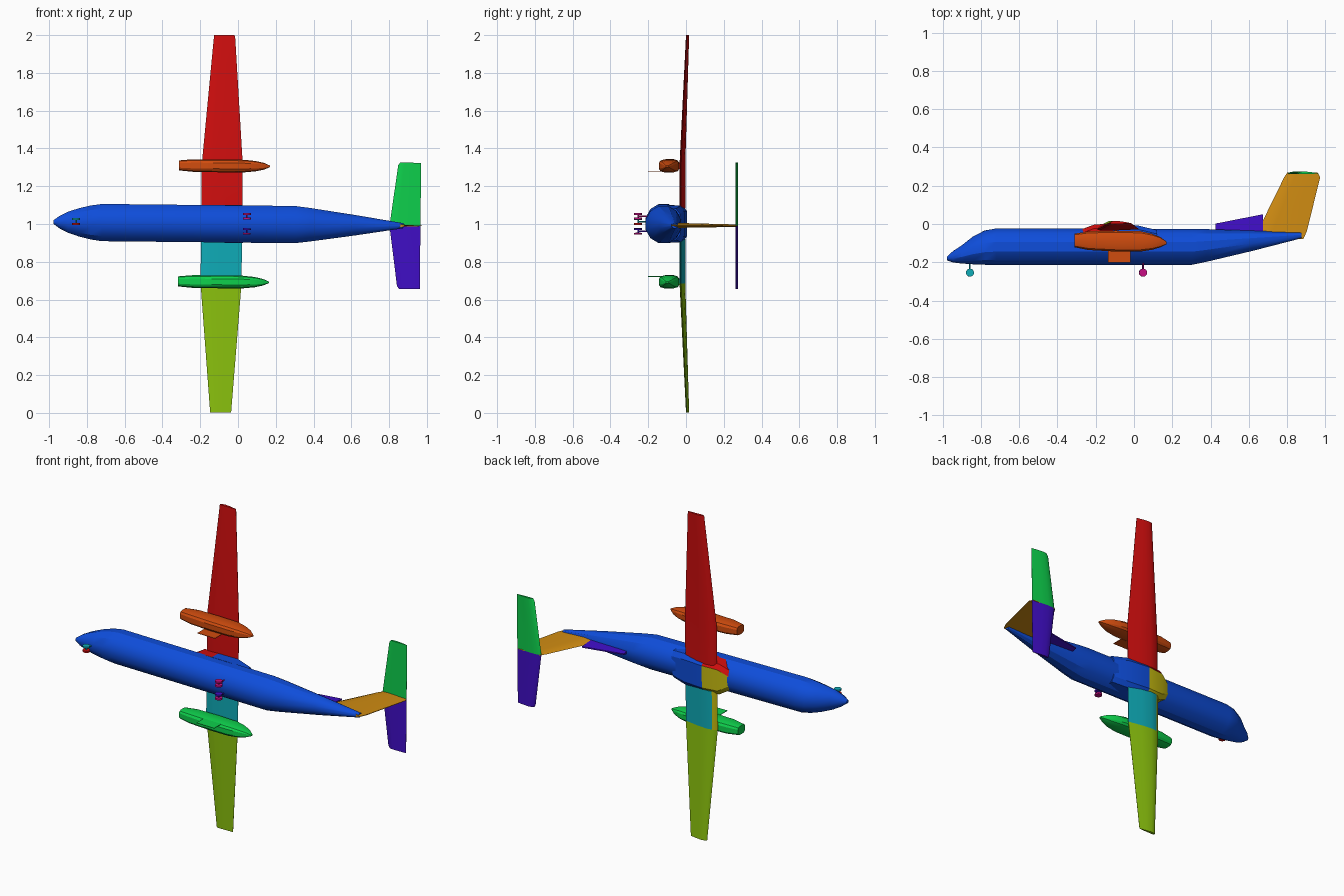
import bpy, bmesh, math
from mathutils import Matrix, Vector

if "Cube" in bpy.data.objects:
    bpy.data.objects.remove(bpy.data.objects["Cube"])

# The aircraft rests on a wing tip: x runs aft, y is its "up", z is the span.
PLACE = Matrix.Translation((0, 0, 1)) @ Matrix.Rotation(0.0105, 4, 'Y')


def mat(name, r, g, b):
    m = bpy.data.materials.new(name)
    lin = [c / 12.92 if c <= 0.04045 else ((c + 0.055) / 1.055) ** 2.4
           for c in (r / 255, g / 255, b / 255)]
    m.diffuse_color = (*lin, 1)
    m.use_nodes = True
    m.node_tree.nodes["Principled BSDF"].inputs["Base Color"].default_value = m.diffuse_color
    return m


BLUE = mat("blue", 14, 77, 218)
RED = mat("red", 210, 14, 14)
CYAN = mat("cyan", 15, 172, 184)
LIME = mat("lime", 142, 198, 14)
GREEN = mat("green", 14, 208, 76)
ORANGE = mat("orange", 208, 76, 14)
PURPLE = mat("purple", 64, 14, 198)
OCHRE = mat("ochre", 208, 140, 18)
YELLOW = mat("yellow", 198, 186, 16)
MAGENTA = mat("magenta", 198, 14, 130)


def finish(name, bm, mats, rule=None, angle=30):
    bmesh.ops.recalc_face_normals(bm, faces=bm.faces)
    if rule:
        for f in bm.faces:
            f.material_index = rule(f.calc_center_median(), f.normal)
    bm.transform(PLACE)
    me = bpy.data.meshes.new(name)
    bm.to_mesh(me)
    bm.free()
    for m in mats:
        me.materials.append(m)
    ob = bpy.data.objects.new(name, me)
    bpy.context.collection.objects.link(ob)
    bpy.ops.object.select_all(action='DESELECT')
    ob.select_set(True)
    bpy.context.view_layer.objects.active = ob
    bpy.ops.object.shade_smooth_by_angle(angle=math.radians(angle))
    return ob


def loft(name, rings, mats, rule=None, angle=30):
    """Skin a list of equal-length point rings and cap both ends."""
    bm = bmesh.new()
    rows = [[bm.verts.new(p) for p in ring] for ring in rings]
    n = len(rows[0])
    for a, b in zip(rows, rows[1:]):
        for i in range(n):
            j = (i + 1) % n
            bm.faces.new((a[i], a[j], b[j], b[i]))
    bm.faces.new(rows[0])
    bm.faces.new(rows[-1][::-1])
    return finish(name, bm, mats, rule, angle)


def oval(x, top, bottom, half, n=12, power=1.0, s=0.0):
    """Cross-section at x; power below 1 makes it boxier."""
    ring = []
    for i in range(n):
        a = 2 * math.pi * (i + 0.5) / n
        c, d = math.cos(a), math.sin(a)
        c = math.copysign(abs(c) ** power, c)
        d = math.copysign(abs(d) ** power, d)
        ring.append((x, (top + bottom) / 2 + d * (top - bottom) / 2, s + c * half))
    return ring


def airfoil(x0, x1, y, thick, s):
    """Wing section: (chord fraction, height fraction) around the outline."""
    shape = [(0, 0), (0.04, 0.38), (0.12, 0.65), (0.3, 0.8), (0.6, 0.55), (1, 0.03),
             (1, -0.03), (0.6, -0.18), (0.25, -0.25), (0.06, -0.2)]
    return [(x0 + u * (x1 - x0), y + v * thick, s) for u, v in shape]


# fuselage
stations = [(-0.977, -0.170, -0.190, 0.010), (-0.945, -0.140, -0.202, 0.034),
            (-0.90, -0.110, -0.208, 0.058), (-0.84, -0.062, -0.213, 0.078),
            (-0.78, -0.031, -0.216, 0.093), (-0.72, -0.020, -0.217, 0.102),
            (0.30, -0.022, -0.217, 0.102), (0.38, -0.024, -0.200, 0.092),
            (0.62, -0.033, -0.142, 0.056), (0.875, -0.045, -0.075, 0.014)]
loft("fuselage", [oval(*s) for s in stations], [BLUE])


# wing root fairing on the fuselage crown: blue aft, yellow and red in front
def saddle(x, top, wide):
    return [(x, -0.10, wide + 0.012), (x, top - 0.02, wide + 0.008), (x, top, wide - 0.02),
            (x, top, 0.02 - wide), (x, top - 0.02, -wide - 0.008), (x, -0.10, -wide - 0.012)]


loft("wing_fairing",
     [saddle(x, t, w) for x, t, w in [(-0.28, -0.03, 0.045), (-0.21, -0.004, 0.085),
      (-0.11, 0.004, 0.088), (0.02, -0.008, 0.088), (0.12, -0.032, 0.075)]],
     [BLUE, YELLOW, RED],
     lambda c, n: 0 if c.x > -0.11 else (2 if c.z > 0.05 else 1))

# wings: straight inner panels and tapered outer panels with dihedral
ROOT, BREAK, TIP = 0.08, 0.315, 0.999


def wing_section(s):
    k = max(0, (abs(s) - BREAK) / (TIP - BREAK))
    return airfoil(-0.195 + 0.058 * k, 0.022 - 0.048 * k,
                   -0.027 + 0.031 * k, 0.029 - 0.013 * k, s)


loft("upper_wing", [wing_section(s) for s in (ROOT, BREAK, TIP)], [RED])
loft("lower_inner_wing", [wing_section(-s) for s in (ROOT, BREAK)], [CYAN, YELLOW],
     lambda c, n: 1 if c.x < -0.155 and n.y > 0 else 0)
loft("lower_outer_wing", [wing_section(-s) for s in (BREAK, TIP)], [LIME])

# engine nacelles with a gear door hanging on the inboard side
for side, label, colour in ((1, "upper", ORANGE), (-1, "lower", GREEN)):
    pods = [(-0.315, -0.050, -0.122, 0.027), (-0.24, -0.037, -0.137, 0.034),
            (-0.10, -0.034, -0.145, 0.035), (0.03, -0.036, -0.145, 0.034),
            (0.09, -0.050, -0.136, 0.028), (0.135, -0.068, -0.122, 0.018),
            (0.167, -0.092, -0.106, 0.004)]
    loft(label + "_nacelle", [oval(*p, n=12, power=0.6, s=side * 0.307) for p in pods], [colour])
    bm = bmesh.new()
    bmesh.ops.create_cube(bm, size=1, matrix=Matrix.Translation((-0.08, -0.165, side * 0.278))
                          @ Matrix.Diagonal((0.12, 0.07, 0.003, 1)))
    finish(label + "_gear_door", bm, [colour])

# fin: sections stacked upward as (leading x, trailing x, y, half thickness)
fin = [(0.845, 0.885, -0.078, 0.009), (0.645, 0.902, -0.040, 0.013),
       (0.785, 0.973, 0.245, 0.007), (0.802, 0.957, 0.270, 0.006)]


def blade(x0, x1, y, h):
    m = x0 + 0.3 * (x1 - x0)
    return [(x0, y, 0), (x0 + 0.1 * (x1 - x0), y, h * 0.7), (m, y, h), (x1, y, h * 0.15),
            (x1, y, -h * 0.15), (m, y, -h), (x0 + 0.1 * (x1 - x0), y, -h * 0.7)]


loft("fin", [blade(*f) for f in fin], [OCHRE])

# dorsal fillet ahead of the fin
loft("dorsal_fillet", [[(x, -0.05, w), (x, top, w * 0.35), (x, top, -w * 0.35), (x, -0.05, -w)]
                       for x, top, w in ((0.425, 0.002, 0.010), (0.675, 0.051, 0.011))],
     [PURPLE], angle=20)

# tailplane halves
for side, label, colour in ((1, "upper", GREEN), (-1, "lower", PURPLE)):
    loft(label + "_tailplane",
         [airfoil(x0, 0.966, 0.264, 0.013, side * s)
          for x0, s in ((0.802, 0), (0.845, 0.32), (0.855, 0.334))], [colour])


# landing gear: struts and wheels
def cylinder(name, a, b, r, colour, sides):
    a, b = Vector(a), Vector(b)
    bm = bmesh.new()
    turn = (b - a).to_track_quat('Z', 'Y').to_matrix().to_4x4()
    bmesh.ops.create_cone(bm, cap_ends=True, segments=sides, radius1=r, radius2=r,
                          depth=(b - a).length,
                          matrix=Matrix.Translation((a + b) / 2) @ turn)
    finish(name, bm, [colour], angle=40)


WHEEL_Y = -0.254
for label, x, s, gap, left, right in (("nose", -0.857, 0.004, 0.008, CYAN, RED),
                                      ("upper_main", 0.047, 0.041, 0.007, MAGENTA, MAGENTA),
                                      ("lower_main", 0.047, -0.039, 0.007, PURPLE, MAGENTA)):
    cylinder(label + "_strut", (x, -0.19, s), (x, WHEEL_Y, s), 0.004, left, 8)
    cylinder(label + "_axle", (x, WHEEL_Y, s - 0.016), (x, WHEEL_Y, s + 0.016), 0.004, left, 8)
    for side, colour in ((1, left), (-1, right)):
        cylinder(label + ("_wheel_a" if side > 0 else "_wheel_b"),
                 (x, WHEEL_Y, s + side * gap), (x, WHEEL_Y, s + side * (gap + 0.01)),
                 0.021, colour, 16)
